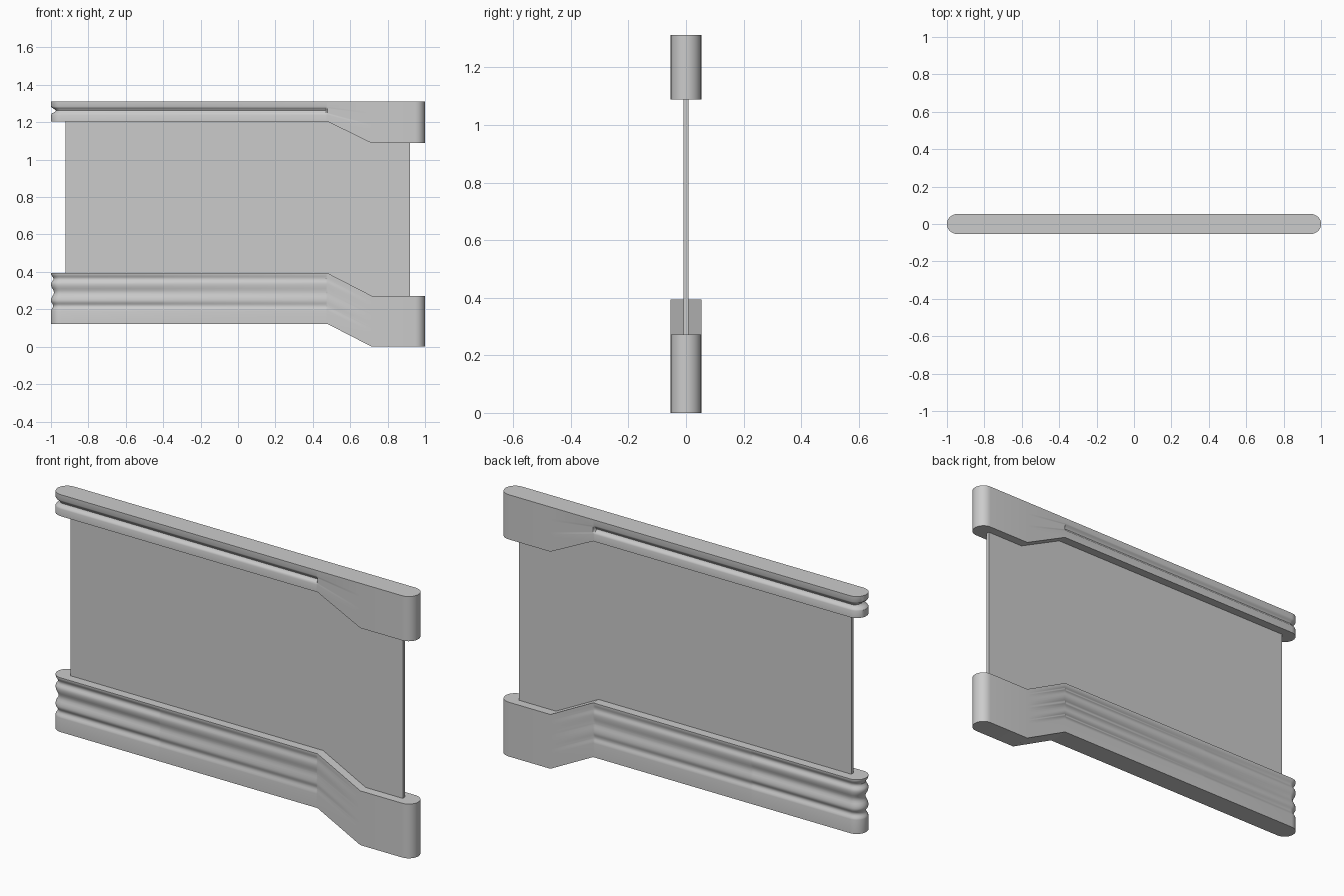
import bpy, bmesh, math

if "Cube" in bpy.data.objects:
    bpy.data.objects.remove(bpy.data.objects["Cube"])

R = 0.053          # half thickness of the rails
BEND0, BEND1 = 0.478, 0.715


def step(x, a, b):
    """Height that runs straight, slopes between the bends, then straight."""
    t = min(max((x - BEND0) / (BEND1 - BEND0), 0), 1)
    return a + (b - a) * t


def finish(bm, name):
    bmesh.ops.recalc_face_normals(bm, faces=bm.faces)
    mesh = bpy.data.meshes.new(name)
    bm.to_mesh(mesh)
    bm.free()
    ob = bpy.data.objects.new(name, mesh)
    bpy.context.collection.objects.link(ob)
    bpy.ops.object.select_all(action='DESELECT')
    ob.select_set(True)
    bpy.context.view_layer.objects.active = ob
    bpy.ops.object.shade_smooth_by_angle(angle=math.radians(32))
    return ob


def stations(inset, end_inset, fade):
    """(x, half width) pairs from left tip to right tip of a pill outline."""
    n = 8
    pts = []
    for i in range(n + 1):
        a = math.pi / 2 * i / n
        pts.append((-1 + R - (R - end_inset) * math.cos(a), (R - inset) * math.sin(a)))
    pts += [(-0.405, R - inset), (-0.395, R - inset * fade),
            (BEND0 - 0.008, R - inset * fade), (BEND0, R), (BEND1, R)]
    for i in range(n + 1):
        a = math.pi / 2 * i / n
        pts.append((1 - R + R * math.sin(a), R * math.cos(a)))
    return pts


def rail(name, bottom, top, grooves, fade):
    """Pill-shaped rail; grooves = (centre z, half height, side depth, end depth)."""
    zs = {bottom[0], top[0]}
    for c, h, _, _ in grooves:
        zs |= {round(c + h * k / 4, 5) for k in range(-4, 5)}
    bm = bmesh.new()
    rings = []
    for z in sorted(zs):
        v = (z - bottom[0]) / (top[0] - bottom[0])
        side = end = 0
        for c, h, d, e in grooves:
            w = 0.5 + 0.5 * math.cos(math.pi * min(abs(z - c) / h, 1))
            side, end = side + d * w, end + e * w
        pts = stations(side, end, fade)
        front, back = [], []
        for i, (x, y) in enumerate(pts):
            zz = (1 - v) * step(x, *bottom) + v * step(x, *top)
            f = bm.verts.new((x, -y, zz))
            tip = i in (0, len(pts) - 1)
            front.append(f)
            back.append(f if tip else bm.verts.new((x, y, zz)))
        rings.append((front, back))
    # side walls
    for lo, hi in zip(rings, rings[1:]):
        for s in (0, 1):
            for i in range(len(lo[s]) - 1):
                bm.faces.new((lo[s][i], lo[s][i + 1], hi[s][i + 1], hi[s][i]))
    # top and bottom caps
    for f, b in (rings[0], rings[-1]):
        for i in range(len(f) - 1):
            bm.faces.new(list(dict.fromkeys((f[i], f[i + 1], b[i + 1], b[i]))))
    return finish(bm, name)


# upper rail with one deep groove
rail("upper_rail", (1.204, 1.088), (1.312, 1.312),
     [(1.262, 0.022, 0.015, 0.026)], 1.0)

# lower rail with rippled grooves
rail("lower_rail", (0.122, 0.0), (0.394, 0.272),
     [(0.363, 0.026, 0.010, 0.014), (0.290, 0.040, 0.010, 0.016),
      (0.218, 0.026, 0.010, 0.012)], 0.65)

# thin panel between the rails
bm = bmesh.new()
xs = (-0.923, BEND0, BEND1, 0.92)
outline = [(x, step(x, 0.385, 0.263)) for x in xs]
outline += [(x, step(x, 1.214, 1.098)) for x in reversed(xs)]
face = bm.faces.new([bm.verts.new((x, -0.009, z)) for x, z in outline])
ext = bmesh.ops.extrude_face_region(bm, geom=[face])
bmesh.ops.translate(bm, vec=(0, 0.018, 0),
                    verts=[g for g in ext["geom"] if isinstance(g, bmesh.types.BMVert)])
finish(bm, "panel")
